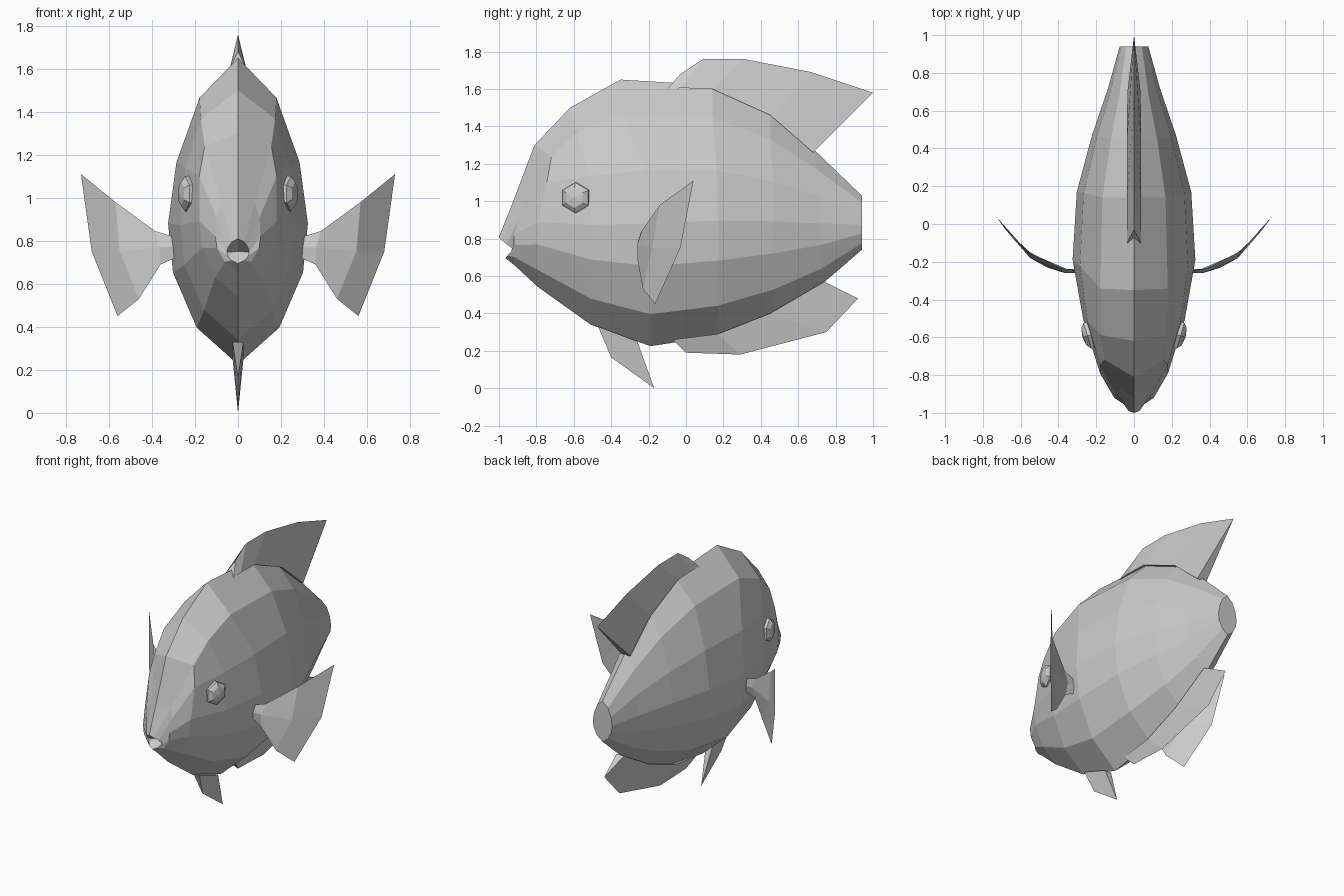
import bpy, bmesh, math
from mathutils import Matrix, Vector

cube = bpy.data.objects.get("Cube")
if cube:
    bpy.data.objects.remove(cube, do_unlink=True)

grey = bpy.data.materials.new("plain_grey")
grey.use_nodes = True
colour = (0.6, 0.6, 0.6, 1)
grey.diffuse_color = colour
for node in grey.node_tree.nodes:
    if node.type == 'BSDF_PRINCIPLED':
        node.inputs["Base Color"].default_value = colour


def finish(name, bm):
    """Turn a bmesh into a flat shaded object."""
    bmesh.ops.recalc_face_normals(bm, faces=bm.faces)
    mesh = bpy.data.meshes.new(name)
    bm.to_mesh(mesh)
    bm.free()
    mesh.materials.append(grey)
    obj = bpy.data.objects.new(name, mesh)
    bpy.context.collection.objects.link(obj)
    return obj


def mirror_copy(bm):
    """Add the other half across x = 0."""
    half = bm.verts[:] + bm.edges[:] + bm.faces[:]
    copied = bmesh.ops.duplicate(bm, geom=half)["geom"]
    for v in copied:
        if isinstance(v, bmesh.types.BMVert):
            v.co.x *= -1
    bmesh.ops.remove_doubles(bm, verts=bm.verts, dist=0.0005)


# Body: half cross-section as (width share, height share), crest to keel
section = [(0, 1), (.55, .87), (.88, .66), (1, .46), (.93, .30), (.59, .12), (0, 0)]
lean = [1, .95, .2, 0, 0, 0, 0]
# Stations: y, crest y, crest z, keel z, half width, bluntness
stations = [
    (-.92, -.92, 1.01, .66, .105, .6),
    (-.79, -.81, 1.30, .54, .18, 1),
    (-.51, -.62, 1.50, .34, .268, .3),
    (-.19, -.35, 1.65, .225, .325, 0),
    (.17, .14, 1.62, .28, .303, 0),
    (.47, .45, 1.47, .40, .222, 0),
    (.72, .69, 1.27, .55, .137, 0),
    (.94, .94, 1.03, .74, .076, 0),
]
bm = bmesh.new()
rows = []
# Lips ring, with its corners drawn back into a notch
lip_y = [-1, -.99, -.96, -.93, -.935, -.955, -.965]
rows.append([bm.verts.new((.052 * sx, y, .695 + .115 * sz))
             for (sx, sz), y in zip(section, lip_y)])
for y, crest_y, top, keel, width, blunt in stations:
    row = []
    for i, (sx, sz) in enumerate(section):
        back = 0
        if i == 1:
            sx, sz, back = sx + .31 * blunt, sz + .05 * blunt, .09 * blunt
        elif i == 2:
            sx, sz, back = sx + .12 * blunt, sz + .08 * blunt, .05 * blunt
        row.append(bm.verts.new((width * sx, y + (crest_y - y) * lean[i] + back,
                                 keel + (top - keel) * sz)))
    rows.append(row)
for a, b in zip(rows, rows[1:]):
    for i in range(len(section) - 1):
        bm.faces.new((a[i], a[i + 1], b[i + 1], b[i]))
# Mouth hollow and tail stump cap
throat = bm.verts.new((0, -.91, .75))
stump = bm.verts.new((0, .94, .88))
for row, centre in ((rows[0], throat), (rows[-1], stump)):
    for a, b in zip(row, row[1:]):
        bm.faces.new((a, b, centre))
mirror_copy(bm)
finish("body", bm)


def keel_fin(name, base, rim, thick):
    """Wedge fin on the centre line: wide at the base, sharp at the rim."""
    bm = bmesh.new()
    low = [bm.verts.new((thick, *p)) for p in base]
    core = [bm.verts.new((0, *p)) for p in base]
    high = [bm.verts.new((0, *p)) for p in rim]
    for i in range(len(base) - 1):
        bm.faces.new((low[i], low[i + 1], high[i + 1], high[i]))
        bm.faces.new((core[i], core[i + 1], low[i + 1], low[i]))
    for i in (0, -1):
        bm.faces.new((core[i], low[i], high[i]))
    mirror_copy(bm)
    finish(name, bm)


keel_fin("dorsal_fin",
         [(-.10, 1.60), (-.02, 1.605), (.14, 1.60), (.45, 1.46), (.68, 1.26)],
         [(-.03, 1.68), (.09, 1.76), (.31, 1.76), (.67, 1.69), (1, 1.58)], .037)
keel_fin("pelvic_fin",
         [(-.47, .33), (-.26, .25)],
         [(-.40, .165), (-.17, 0)], .025)
keel_fin("anal_fin",
         [(-.07, .26), (.17, .29), (.45, .40), (.74, .57)],
         [(0, .19), (.29, .18), (.75, .30), (.92, .48)], .03)

# Pectoral fins: three spanwise rows from root to tip
fin_rows = [
    [(.27, -.25, .81), (.385, -.235, .845), (.57, -.14, .98), (.73, .04, 1.11)],
    [(.27, -.26, .77), (.365, -.26, .77), (.55, -.18, .75), (.68, -.03, .75)],
    [(.27, -.25, .73), (.36, -.26, .69), (.46, -.23, .53), (.56, -.165, .45)],
]
for side, sign in (("left", 1), ("right", -1)):
    bm = bmesh.new()
    grid = [[bm.verts.new((x * sign, y, z)) for x, y, z in r] for r in fin_rows]
    # Back skin sits behind the front one and meets it at the rim
    rear = [r[:] for r in grid]
    for i in range(3):
        rear[1][i] = bm.verts.new(grid[1][i].co + Vector((-.008 * sign, .022, 0)))
    for skin in (grid, rear):
        for a, b in zip(skin, skin[1:]):
            for i in range(3):
                bm.faces.new((a[i], a[i + 1], b[i + 1], b[i]))
    finish(side + "_pectoral_fin", bm)

    # Eyes: bevelled hexagonal studs with a shallow raised centre
    bm = bmesh.new()
    bmesh.ops.create_cone(bm, cap_ends=True, segments=6, radius1=.082,
                          radius2=.082, depth=.03)
    front = max(bm.faces, key=lambda f: f.calc_center_median().z)
    bmesh.ops.inset_region(bm, faces=[front], thickness=.028, depth=.02)
    bmesh.ops.poke(bm, faces=[front], offset=.008)
    turn = Matrix.Rotation(math.radians(-17), 4, 'Z')
    tip = Matrix.Rotation(math.radians(90), 4, 'Y')
    spin = Matrix.Rotation(math.radians(30), 4, 'Z')
    place = Matrix.Translation((.232, -.587, 1.018)) @ turn @ tip @ spin
    bm.transform(Matrix.Scale(sign, 4, (1, 0, 0)) @ place)
    finish(side + "_eye", bm)
